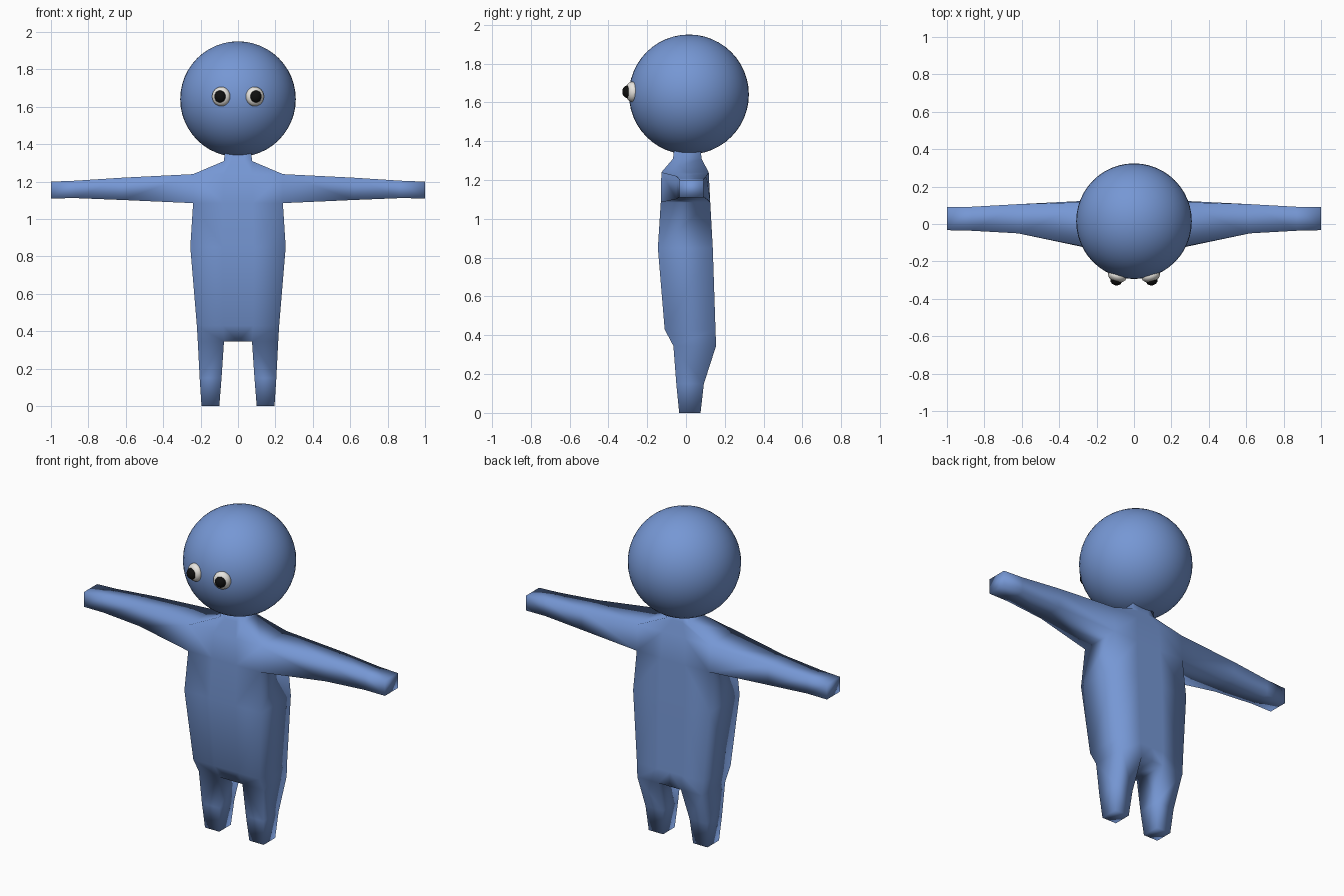
import bpy, bmesh, math

if "Cube" in bpy.data.objects:
    bpy.data.objects.remove(bpy.data.objects["Cube"])


def material(name, rgb):
    m = bpy.data.materials.new(name)
    m.diffuse_color = (*rgb, 1)
    m.use_nodes = True
    m.node_tree.nodes["Principled BSDF"].inputs["Base Color"].default_value = m.diffuse_color
    return m


BLUE = material("blue", (0.18, 0.31, 0.66))
WHITE = material("white", (0.8, 0.78, 0.74))
BLACK = material("black", (0.005, 0.005, 0.005))


def ball(name, loc, scale, mat, segs, rings, turn=0):
    bpy.ops.mesh.primitive_uv_sphere_add(segments=segs, ring_count=rings, radius=1,
                                         location=loc, rotation=(0, 0, turn))
    ob = bpy.context.object
    ob.name, ob.scale = name, scale
    ob.data.materials.append(mat)
    bpy.ops.object.shade_smooth()
    return ob


# Body: right half as boxy loops, then mirrored
bm = bmesh.new()


def loft(a, b, closed=True):
    n = len(a)
    for i in range(n if closed else n - 1):
        j = (i + 1) % n
        bm.faces.new((a[i], a[j], b[j], b[i]))


# Torso levels: z, inner x, outer x, front y, back y
levels = [(0.345, 0.075, 0.215, -0.065, 0.155),
          (0.43, 0.08, 0.22, -0.11, 0.152),
          (0.85, 0.085, 0.255, -0.145, 0.138),
          (1.085, 0.08, 0.24, -0.13, 0.125),
          (1.24, 0.075, 0.24, -0.127, 0.117),
          (1.31, 0.035, 0.075, -0.067, 0.08),
          (1.37, 0.035, 0.07, -0.06, 0.075)]
loops = []
for z, xi, xo, yf, yb in levels:
    pts = [(0, yf), (xi, yf), (xo, yf), (xo, yb), (xi, yb), (0, yb)]
    loops.append([bm.verts.new((x, y, z)) for x, y in pts])
for k, (a, b) in enumerate(zip(loops, loops[1:])):
    if k == 3:  # shoulder opening
        loft(a[:3], b[:3], False)
        loft(a[3:], b[3:], False)
    else:
        loft(a, b, False)
bm.faces.new(loops[-1])
low = loops[0]
bm.faces.new((low[0], low[5], low[4], low[1]))

# Arm: x, front y, back y, low z, high z
ring = [loops[3][2], loops[3][3], loops[4][3], loops[4][2]]
for x, yf, yb, zl, zh in [(0.62, -0.05, 0.106, 1.102, 1.221),
                          (0.87, -0.036, 0.092, 1.112, 1.205),
                          (1.0, -0.033, 0.09, 1.11, 1.2)]:
    new = [bm.verts.new((x, y, z)) for y, z in [(yf, zl), (yb, zl), (yb, zh), (yf, zh)]]
    loft(ring, new)
    ring = new
bm.faces.new(ring)

# Leg: z, inner x, outer x, front y, back y
ring = low[1:5]
for z, xi, xo, yf, yb in [(0.15, 0.088, 0.205, -0.05, 0.092),
                          (0.0, 0.1, 0.195, -0.035, 0.075)]:
    new = [bm.verts.new((x, y, z)) for x, y in [(xi, yf), (xo, yf), (xo, yb), (xi, yb)]]
    loft(ring, new)
    ring = new
bm.faces.new(ring)
bmesh.ops.recalc_face_normals(bm, faces=bm.faces)
for f in bm.faces:
    f.smooth = True
mesh = bpy.data.meshes.new("body")
bm.to_mesh(mesh)
bm.free()
mesh.materials.append(BLUE)
body = bpy.data.objects.new("body", mesh)
bpy.context.collection.objects.link(body)
body.modifiers.new("mirror", 'MIRROR').use_clip = True

# Head
ball("head", (0, 0.015, 1.641), (0.309, 0.309, 0.309), BLUE, 48, 24)

# Eyes
for s, side in ((-1, "right"), (1, "left")):
    turn = s * math.radians(17)
    ball(side + "_eye", (s * 0.09, -0.278, 1.655), (0.05, 0.034, 0.052), WHITE, 24, 12, turn)
    ball(side + "_pupil", (s * 0.096, -0.303, 1.655), (0.031, 0.025, 0.032), BLACK, 24, 12, turn)
